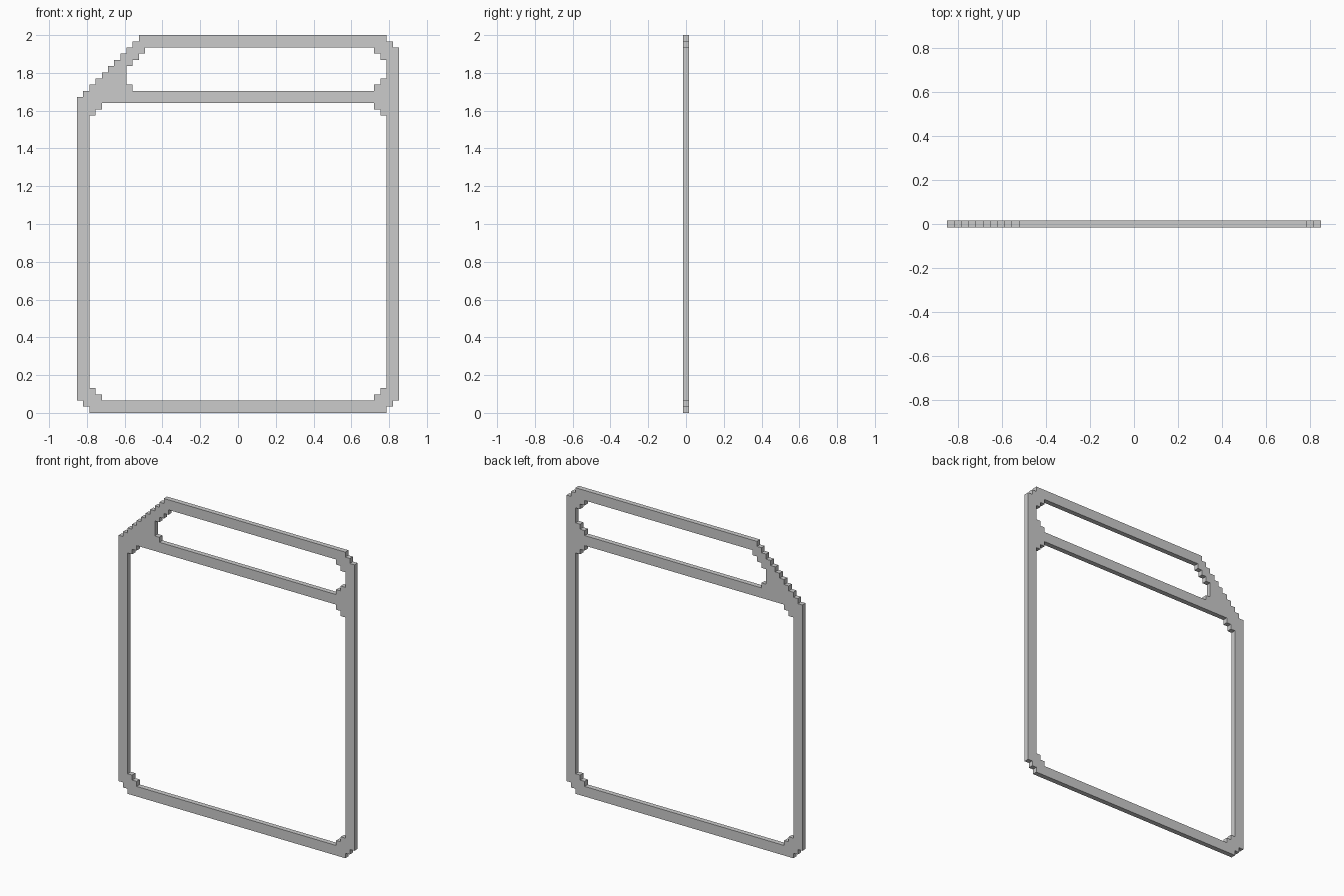
import bpy
import math

if "Cube" in bpy.data.objects:
    bpy.data.objects.remove(bpy.data.objects["Cube"])

V = 2 / 61          # size of one stair step
W = 52              # frame width in steps


def stepped(corners):
    """Closed counterclockwise loop; diagonal runs become staircases."""
    pts = []
    for (x, z), (x2, z2) in zip(corners, corners[1:] + corners[:1]):
        pts.append((x, z))
        if x == x2 or z == z2:
            continue
        sx = 1 if x2 > x else -1
        sz = 1 if z2 > z else -1
        while x != x2:
            for axis in ("zx" if sx == sz else "xz"):
                if axis == "x":
                    x += sx
                else:
                    z += sz
                pts.append((x, z))
        pts.pop()
    return pts


# Outer outline, large opening, upper slot
outline = [(2, 0), (50, 0), (52, 2), (52, 59), (50, 61), (10, 61), (0, 51), (0, 2)]
opening = [(4, 2), (48, 2), (50, 4), (50, 48), (48, 50), (4, 50), (2, 48), (2, 4)]
slot = [(9, 52), (48, 52), (50, 54), (50, 57), (48, 59), (11, 59), (8, 56), (8, 53)]

# Flat filled profile, one step thick
curve = bpy.data.curves.new("stepped_frame", "CURVE")
curve.dimensions = '2D'
curve.fill_mode = 'BOTH'
curve.extrude = V / 2
for loop in (outline, opening, slot):
    pts = stepped(loop)
    spline = curve.splines.new('POLY')
    spline.points.add(len(pts) - 1)
    for p, (x, z) in zip(spline.points, pts):
        p.co = ((x - W / 2) * V, z * V, 0, 1)
    spline.use_cyclic_u = True

# Stand the frame upright and make it a mesh
frame = bpy.data.objects.new("stepped_frame", curve)
bpy.context.collection.objects.link(frame)
frame.rotation_euler.x = math.pi / 2
bpy.context.view_layer.objects.active = frame
frame.select_set(True)
bpy.ops.object.convert(target='MESH')
bpy.ops.object.transform_apply(location=False, rotation=True, scale=False)
bpy.ops.object.shade_flat()
